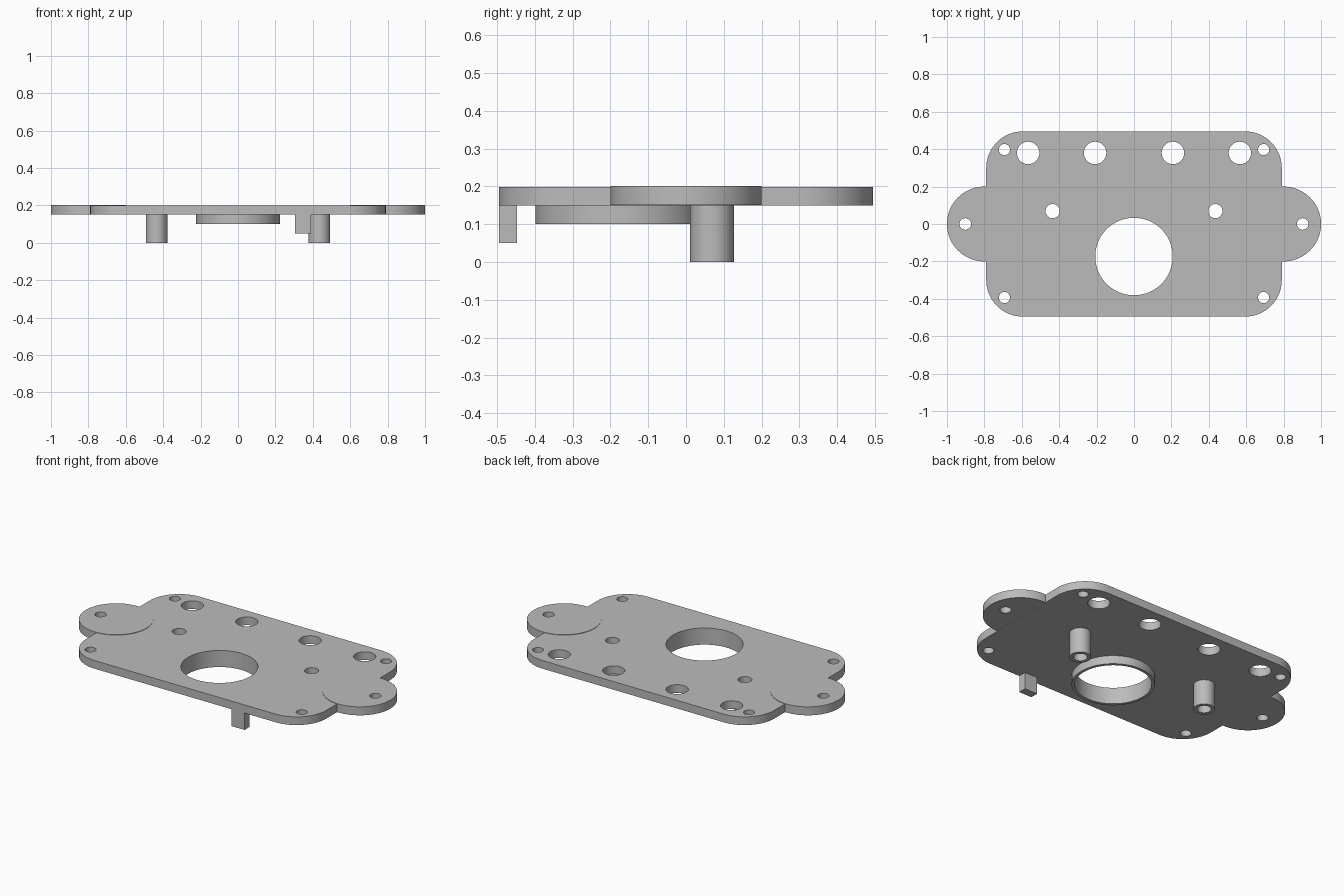
import bpy, bmesh, math

if "Cube" in bpy.data.objects:
    bpy.data.objects.remove(bpy.data.objects["Cube"])

grey = bpy.data.materials.new("plain grey")
grey.diffuse_color = (0.5, 0.5, 0.5, 1)
grey.use_nodes = True
grey.node_tree.nodes["Principled BSDF"].inputs["Base Color"].default_value = grey.diffuse_color


def circle(x, y, r, n=48):
    return [(x + r * math.cos(2 * math.pi * i / n),
             y + r * math.sin(2 * math.pi * i / n)) for i in range(n)]


def rounded_rect(hx, hy, r, n=16):
    pts = []
    for k, (sx, sy) in enumerate([(1, 1), (-1, 1), (-1, -1), (1, -1)]):
        for i in range(n + 1):
            a = math.pi / 2 * (k + i / n)
            pts.append((sx * (hx - r) + r * math.cos(a),
                        sy * (hy - r) + r * math.sin(a)))
    return pts


def prism(name, loops, z0, z1):
    """Extrude an outline (first loop) with holes (other loops) from z0 to z1."""
    bm = bmesh.new()
    for loop in loops:
        vs = [bm.verts.new((x, y, z0)) for x, y in loop]
        for a, b in zip(vs, vs[1:] + vs[:1]):
            bm.edges.new((a, b))
    bmesh.ops.triangle_fill(bm, edges=bm.edges[:], use_beauty=True, normal=(0, 0, 1))
    ext = bmesh.ops.extrude_face_region(bm, geom=bm.faces[:], use_keep_orig=True)
    for v in ext["geom"]:
        if isinstance(v, bmesh.types.BMVert):
            v.co.z = z1
    bmesh.ops.recalc_face_normals(bm, faces=bm.faces[:])
    me = bpy.data.meshes.new(name)
    bm.to_mesh(me)
    bm.free()
    me.materials.append(grey)
    ob = bpy.data.objects.new(name, me)
    bpy.context.collection.objects.link(ob)
    bpy.ops.object.select_all(action='DESELECT')
    ob.select_set(True)
    bpy.context.view_layer.objects.active = ob
    bpy.ops.object.shade_smooth_by_angle(angle=math.radians(30))
    return ob


POST = (0.435, 0.069)
RING_Y = -0.174

# main plate with its screw holes, upper row of openings and large opening
holes = [circle(0, RING_Y, 0.207, 96)]
holes += [circle(x, 0.38, 0.06) for x in (-0.566, -0.208, 0.208, 0.566)]
for s in (-1, 1):
    holes += [circle(s * 0.693, y, 0.03, 32) for y in (0.398, -0.393)]
    holes.append(circle(s * POST[0], POST[1], 0.038, 32))
prism("plate", [rounded_rect(0.79, 0.495, 0.195)] + holes, 0.15, 0.1985)

# side ears and hollow posts
for s, side in ((-1, "left"), (1, "right")):
    prism(side + "_ear", [circle(s * 0.8, 0, 0.2, 96), circle(s * 0.902, 0, 0.031, 32)],
          0.1505, 0.201)
    prism(side + "_post", [circle(s * POST[0], POST[1], 0.058), circle(s * POST[0], POST[1], 0.038, 32)],
          0, 0.15)

# collar under the large opening
prism("collar", [circle(0, RING_Y, 0.224, 96), circle(0, RING_Y, 0.207, 96)], 0.1, 0.15)

# small block under the front edge
prism("block", [[(0.305, -0.495), (0.39, -0.495), (0.39, -0.447), (0.305, -0.447)]], 0.05, 0.15)
